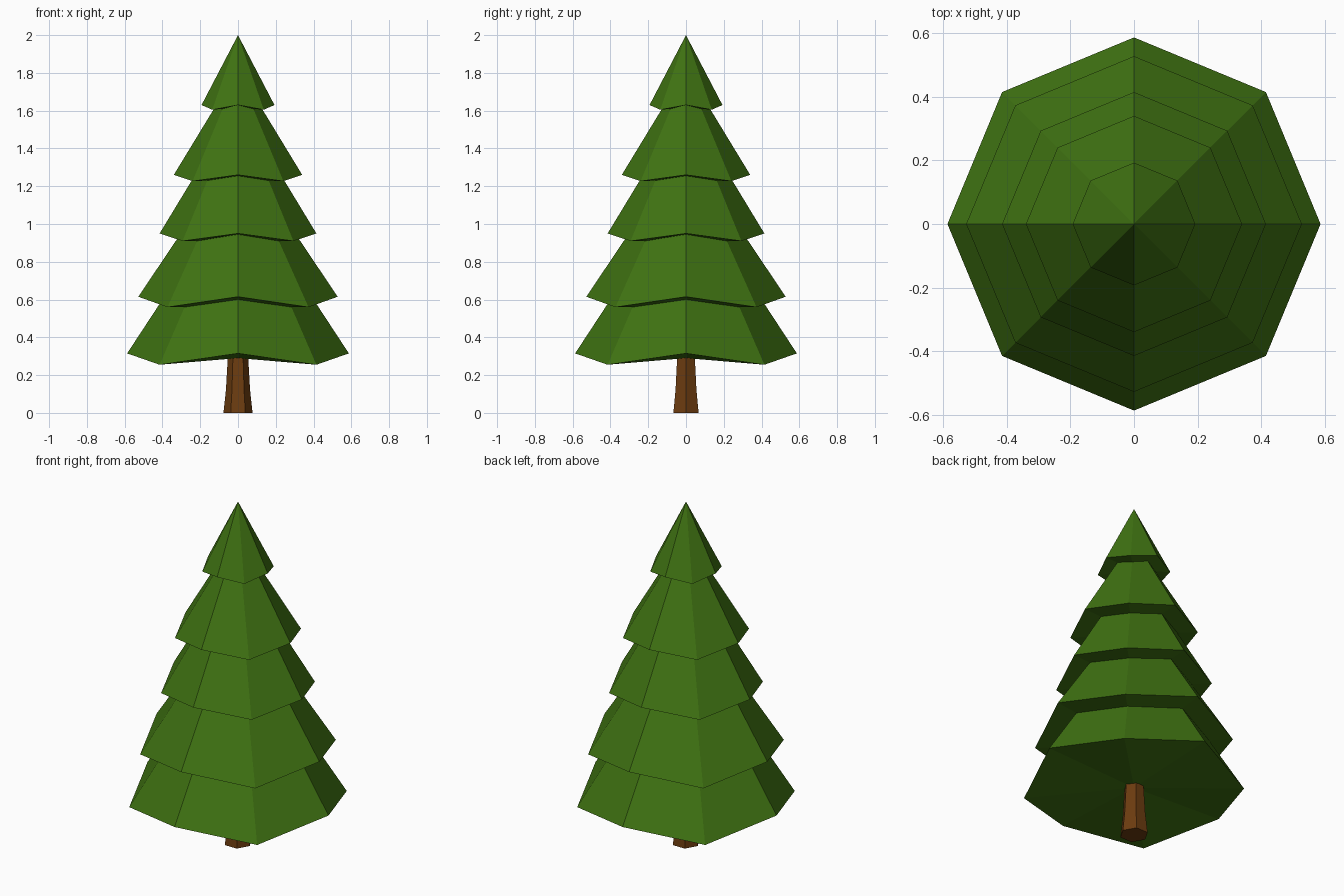
import bpy, bmesh
from math import cos, sin, pi

if "Cube" in bpy.data.objects:
    bpy.data.objects.remove(bpy.data.objects["Cube"])


def material(name, color):
    mat = bpy.data.materials.new(name)
    mat.diffuse_color = (*color, 1)
    mat.use_nodes = True
    mat.node_tree.nodes["Principled BSDF"].inputs["Base Color"].default_value = mat.diffuse_color
    return mat


def loft(name, sides, rings, mat, bottom, top):
    """Flat-faced loft; each ring is (radius, z of even corners, z of odd corners)."""
    bm = bmesh.new()
    loops = []
    for r, z_even, z_odd in rings:
        loops.append([bm.verts.new((r * cos(2 * pi * i / sides), r * sin(2 * pi * i / sides),
                                    z_odd if i % 2 else z_even)) for i in range(sides)])
    for a, b in zip(loops, loops[1:]):
        for i in range(sides):
            j = (i + 1) % sides
            bm.faces.new((a[i], a[j], b[j], b[i]))
    for loop, z in ((loops[0], bottom), (loops[-1], top)):
        tip = bm.verts.new((0, 0, z))
        for i in range(sides):
            bm.faces.new((loop[i], loop[(i + 1) % sides], tip))
    bmesh.ops.recalc_face_normals(bm, faces=bm.faces)
    mesh = bpy.data.meshes.new(name)
    bm.to_mesh(mesh)
    bm.free()
    mesh.materials.append(mat)
    obj = bpy.data.objects.new(name, mesh)
    bpy.context.collection.objects.link(obj)
    return obj


green = material("needles", (0.05, 0.17, 0.006))
brown = material("bark", (0.15, 0.045, 0.005))

# Foliage: five stepped tiers, wavy rim then the narrow neck under the next tier
loft("foliage", 8, [
    (0.587, 0.315, 0.255), (0.40, 0.60, 0.56),
    (0.528, 0.615, 0.56), (0.306, 0.945, 0.91),
    (0.415, 0.95, 0.91), (0.23, 1.255, 1.23),
    (0.34, 1.26, 1.227), (0.115, 1.63, 1.61),
    (0.193, 1.63, 1.605)], green, 0.29, 2.0)

# Trunk: six-sided, flared at the ground
loft("trunk", 6, [(0.077, 0, 0), (0.064, 0.12, 0.12), (0.053, 0.31, 0.31)], brown, 0, 0.31)
